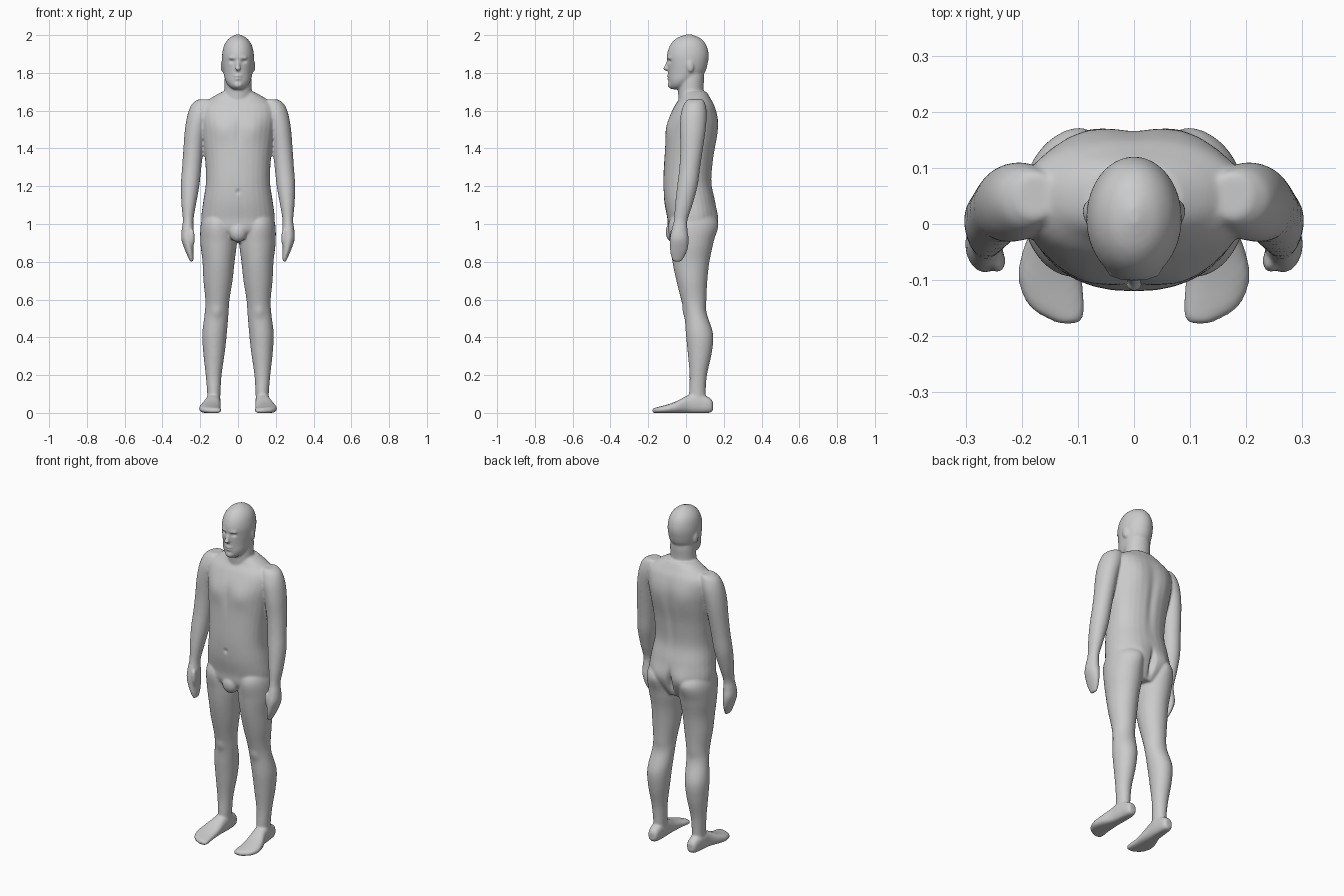
import bpy, bmesh, math
from mathutils import Vector, Matrix

bm = bmesh.new()


def spline(rows, steps=5):
    """Smoothly interpolate rows of numbers (Catmull-Rom)."""
    out = []
    for i in range(len(rows) - 1):
        p = [rows[max(0, min(len(rows) - 1, i + k))] for k in (-1, 0, 1, 2)]
        for s in range(steps):
            t = s / steps
            out.append([0.5 * (2 * b + (c - a) * t + (2 * a - 5 * b + 4 * c - d) * t * t
                               + (3 * b - a - 3 * c + d) * t ** 3) for a, b, c, d in zip(*p)])
    return out + [list(rows[-1])]


def loft(rows, side=1, power=2.0, along_y=False, n=32):
    """Rows: (position, centre u, centre v, radius u, radius v)."""
    rings = []
    for pos, cu, cv, ru, rv in spline(rows):
        ring = []
        for k in range(n):
            a = 2 * math.pi * k / n
            c, s = math.cos(a), math.sin(a)
            u = cu + ru * math.copysign(abs(c) ** (2 / power), c)
            v = cv + rv * math.copysign(abs(s) ** (2 / power), s)
            co = (u * side, pos, max(v, 0)) if along_y else (u * side, v, pos)
            ring.append(bm.verts.new(co))
        rings.append(ring)
    for a, b in zip(rings, rings[1:]):
        for k in range(n):
            bm.faces.new((a[k], a[(k + 1) % n], b[(k + 1) % n], b[k]))
    bm.faces.new(rings[0][::-1])
    bm.faces.new(rings[-1])


def ball(center, radii, tilt=0):
    m = Matrix.Translation(center) @ Matrix.Rotation(tilt, 4, 'X') @ Matrix.Diagonal((*radii, 1))
    bmesh.ops.create_uvsphere(bm, u_segments=24, v_segments=16, radius=1, matrix=m)


# torso
loft([(0.90, 0, .045, .10, .07), (0.96, 0, .03, .182, .118), (1.03, 0, .033, .194, .132),
      (1.12, 0, .02, .184, .135), (1.22, 0, .008, .170, .128), (1.34, 0, .015, .174, .130),
      (1.46, 0, .028, .188, .135), (1.55, 0, .037, .200, .130), (1.62, 0, .045, .195, .108),
      (1.665, 0, .048, .145, .082), (1.70, 0, .043, .085, .066)], power=2.25)

# neck
loft([(1.60, 0, .04, .08, .075), (1.70, 0, .026, .073, .068), (1.78, 0, .03, .070, .066),
      (1.84, 0, .03, .06, .06)])

# head
loft([(1.713, 0, -.05, .022, .028), (1.73, 0, -.037, .048, .050), (1.76, 0, -.022, .067, .070),
      (1.80, 0, .002, .077, .096), (1.85, 0, .009, .084, .106), (1.90, 0, .010, .084, .110),
      (1.95, 0, .012, .072, .094), (1.984, 0, .013, .046, .062), (2.003, 0, .015, .010, .015)])

# face: nose bridge, nose tip, brow, lips, chin
ball((0, -.096, 1.840), (.011, .015, .032), -.25)
ball((0, -.108, 1.823), (.016, .013, .011))
ball((0, -.086, 1.880), (.050, .016, .011))
ball((0, -.088, 1.783), (.024, .013, .008))
ball((0, -.087, 1.769), (.021, .013, .008))
ball((0, -.079, 1.737), (.026, .019, .019))

# groin
ball((0, -.070, .957), (.048, .038, .053))

for s in (1, -1):
    # ears
    ball((s * .083, .022, 1.835), (.009, .018, .032), .15)
    # arm and hand
    loft([(1.66, .175, .05, .035, .04), (1.635, .188, .046, .056, .056), (1.58, .204, .041, .063, .069),
          (1.50, .224, .036, .057, .068), (1.40, .236, .030, .053, .060), (1.30, .245, .020, .051, .055),
          (1.20, .254, .007, .049, .054), (1.10, .261, -.012, .038, .046), (1.02, .264, -.028, .028, .036),
          (0.97, .266, -.034, .032, .042), (0.92, .267, -.036, .033, .050), (0.87, .260, -.038, .024, .048),
          (0.83, .251, -.043, .016, .037), (0.80, .245, -.047, .008, .022)], s)
    # thumb
    ball((s * .243, -.066, .925), (.014, .020, .050), .12)
    # leg
    loft([(1.08, .10, .03, .07, .08), (1.00, .107, .035, .090, .128), (0.90, .103, .030, .096, .115),
          (0.80, .103, .026, .085, .098), (0.70, .106, .031, .077, .082), (0.60, .109, .041, .064, .067),
          (0.53, .113, .050, .063, .059), (0.42, .124, .071, .065, .072), (0.32, .127, .073, .057, .064),
          (0.20, .129, .065, .042, .046), (0.10, .128, .060, .035, .044), (0.04, .130, .06, .034, .045)], s)
    # foot
    loft([(.143, .128, .035, .018, .022), (.125, .128, .040, .031, .040), (.06, .130, .050, .038, .055),
          (.01, .134, .045, .042, .048), (-.05, .145, .030, .054, .032), (-.10, .149, .021, .057, .023),
          (-.145, .138, .015, .050, .017), (-.168, .123, .012, .032, .014), (-.178, .117, .012, .014, .009)],
         s, 2.5, True)

bmesh.ops.recalc_face_normals(bm, faces=bm.faces)
raw = bpy.data.meshes.new("body_parts")
bm.to_mesh(raw)
bm.free()
body = bpy.data.objects.new("body", raw)
bpy.context.collection.objects.link(body)

# fuse the parts into one skin
remesh = body.modifiers.new("fuse", 'REMESH')
remesh.mode = 'VOXEL'
remesh.voxel_size = 0.0062
smooth = body.modifiers.new("soften", 'SMOOTH')
smooth.factor = 0.5
smooth.iterations = 6
skin = bpy.data.meshes.new_from_object(body.evaluated_get(bpy.context.evaluated_depsgraph_get()))
body.modifiers.clear()
body.data = skin

# sculpt brushes: centre, radii, push (mirrored in x)
brushes = [
    ((.085, -.10, 1.50), (.06, .06, .06), (0, -.010, 0)),    # chest
    ((0, -.11, 1.48), (.014, .05, .08), (0, .005, 0)),       # breastbone
    ((.090, .16, 1.52), (.06, .06, .09), (0, .008, 0)),      # shoulder blade
    ((0, .15, 1.38), (.022, .06, .17), (0, -.008, 0)),       # spine
    ((.080, .16, 1.02), (.05, .06, .06), (0, .012, 0)),      # buttock
    ((0, .16, 0.99), (.014, .07, .06), (0, -.030, 0)),       # cleft
    ((0, -.12, 1.17), (.010, .03, .012), (0, .008, 0)),      # navel
    ((.112, -.01, .535), (.028, .03, .03), (0, -.007, 0)),   # kneecap
    ((.032, -.09, 1.862), (.014, .03, .009), (0, .010, 0)),  # eye socket
    ((0, -.09, 1.776), (.022, .03, .003), (0, .004, 0)),     # mouth line
]
for v in skin.vertices:
    co = v.co.copy()
    for c, r, push in brushes:
        for s in ((1, -1) if c[0] else (1,)):
            d = sum(((co[i] - c[i] * (s if i == 0 else 1)) / r[i]) ** 2 for i in range(3))
            if d < 9:
                v.co += Vector(push) * math.exp(-d)
    v.co.z = max(v.co.z, 0)
skin.polygons.foreach_set("use_smooth", [True] * len(skin.polygons))
skin.update()
